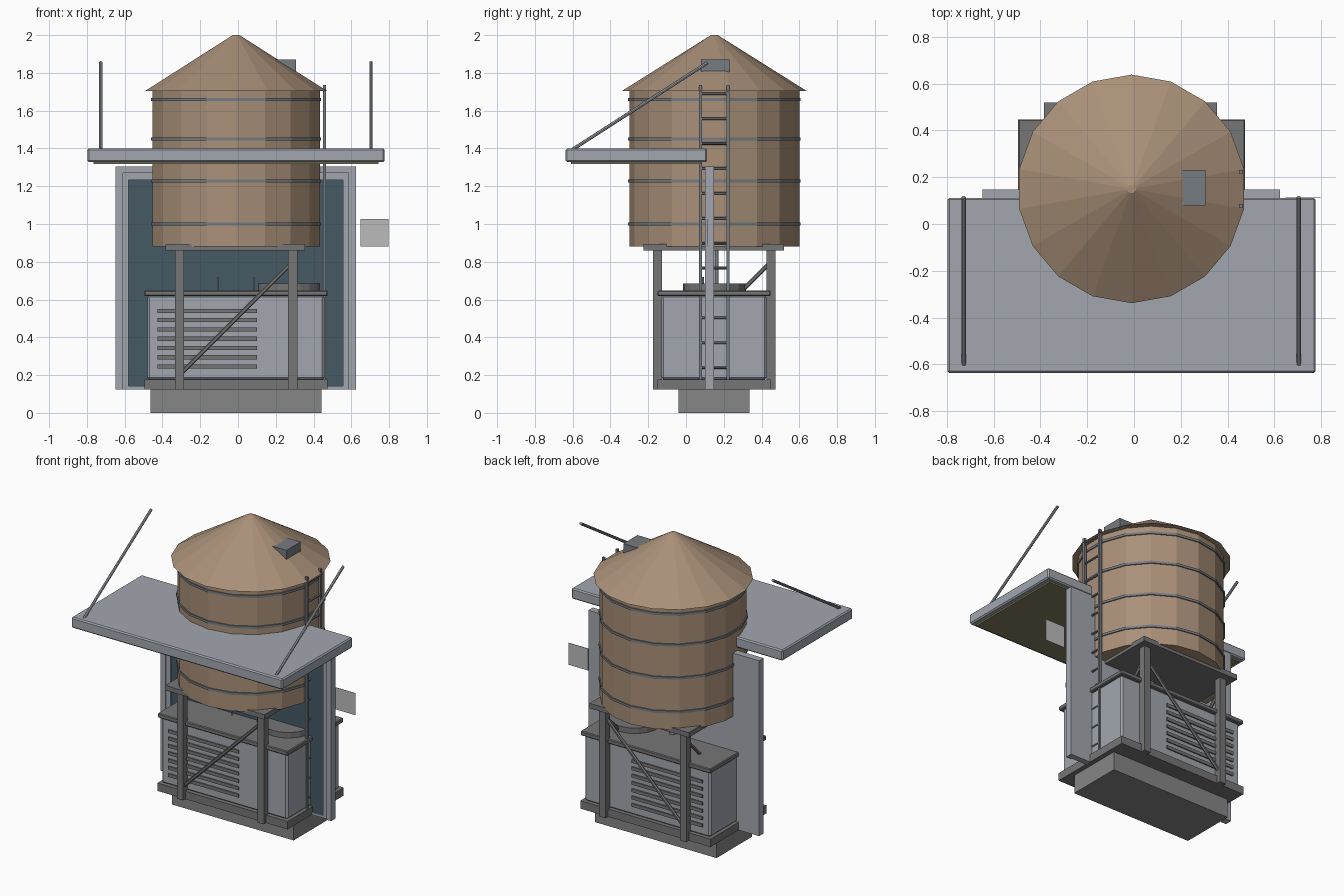
import bpy, bmesh, math
from mathutils import Vector

if "Cube" in bpy.data.objects:
    bpy.data.objects.remove(bpy.data.objects["Cube"])


def material(name, r, g, b):
    m = bpy.data.materials.new(name)
    m.diffuse_color = (r, g, b, 1)
    m.use_nodes = True
    m.node_tree.nodes["Principled BSDF"].inputs["Base Color"].default_value = m.diffuse_color
    return m


WOOD = material("wood", 0.40, 0.28, 0.19)
METAL = material("pale_metal", 0.36, 0.39, 0.43)
DARK = material("dark_metal", 0.18, 0.18, 0.18)
SLATE = material("slate_metal", 0.18, 0.20, 0.22)
STONE = material("concrete", 0.24, 0.24, 0.24)
GLASS = material("dark_glass", 0.06, 0.10, 0.13)
SOFFIT = material("soffit_olive", 0.23, 0.21, 0.12)
PLATE = material("pale_plate", 0.5, 0.5, 0.5)


def finish(name, bm, mat):
    me = bpy.data.meshes.new(name)
    bm.to_mesh(me)
    bm.free()
    me.materials.append(mat)
    ob = bpy.data.objects.new(name, me)
    bpy.context.collection.objects.link(ob)
    return ob


def box(name, x, y, z, mat, bevel=0):
    bm = bmesh.new()
    bmesh.ops.create_cube(bm, size=1)
    for v in bm.verts:
        v.co = [(a + b) / 2 + c * (b - a) for c, (a, b) in zip(v.co, (x, y, z))]
    ob = finish(name, bm, mat)
    if bevel:
        mod = ob.modifiers.new("edge", "BEVEL")
        mod.width, mod.segments = bevel, 1
    return ob


def cone(name, cx, cy, z0, z1, r0, r1, sides, mat):
    bm = bmesh.new()
    bmesh.ops.create_cone(bm, cap_ends=True, segments=sides, radius1=r0, radius2=r1, depth=z1 - z0)
    bmesh.ops.translate(bm, verts=bm.verts, vec=(cx, cy, (z0 + z1) / 2))
    return finish(name, bm, mat)


def rod(name, a, b, r, mat, sides=6):
    a, b = Vector(a), Vector(b)
    ob = cone(name, 0, 0, -(b - a).length / 2, (b - a).length / 2, r, r, sides, mat)
    ob.rotation_mode = "QUATERNION"
    ob.rotation_quaternion = (b - a).to_track_quat("Z", "Y")
    ob.location = (a + b) / 2
    return ob


CX, CY = -0.01, 0.15

# Water tank with conical roof, bands and hatch
cone("tank", CX, CY, 0.88, 1.71, 0.45, 0.45, 18, WOOD)
cone("tank_roof", CX, CY, 1.705, 2.0, 0.488, 0.018, 18, WOOD)
for i, z in enumerate((1.0, 1.228, 1.45, 1.658)):
    cone(f"tank_band_{i}", CX, CY, z - 0.008, z + 0.008, 0.457, 0.457, 18, SLATE)
box("roof_hatch", (0.2, 0.306), (0.08, 0.23), (1.805, 1.87), SLATE)

# Tank stand: platform, legs, riser and diagonal braces
box("platform", (CX - 0.375, CX + 0.365), (CY - 0.375, CY + 0.37), (0.86, 0.893), DARK)
cone("riser_pipe", CX, CY, 0.6, 0.88, 0.023, 0.023, 10, METAL)
for sx in (-1, 1):
    for sy in (-1, 1):
        x, y = CX + sx * 0.3, CY + sy * 0.3
        box(f"leg_{sx}_{sy}", (x - 0.024, x + 0.024), (y - 0.024, y + 0.024), (0.125, 0.87), DARK)
for s, n in ((-1, "a"), (1, "b")):
    rod("long_brace_" + n, (CX - 0.3, CY + s * 0.3, 0.2), (CX + 0.3, CY + s * 0.3, 0.8), 0.011, DARK)
    rod("side_brace_" + n, (CX + s * 0.3, CY - 0.3, 0.2), (CX + s * 0.3, CY + 0.3, 0.8), 0.011, DARK)

# Ladder on the right side
for i, y in enumerate((0.077, 0.222)):
    box(f"ladder_rail_{i}", (0.449, 0.466), (y - 0.008, y + 0.008), (0.13, 1.735), SLATE)
for i in range(12):
    z = 0.24 + i * 0.1318
    rod(f"ladder_rung_{i}", (0.457, 0.077, z), (0.457, 0.222, z), 0.007, SLATE)

# Rooftop cooling unit
box("unit_base", (-0.463, 0.442), (-0.04, 0.336), (0, 0.125), STONE)
box("unit_skirt", (-0.495, 0.474), (-0.15, 0.447), (0.125, 0.178), DARK)
box("unit_body", (-0.48, 0.458), (-0.13, 0.428), (0.175, 0.625), METAL, 0.012)
box("unit_lid", (-0.495, 0.474), (-0.15, 0.447), (0.618, 0.648), DARK, 0.005)
cone("unit_fan_housing", 0.27, 0.15, 0.645, 0.685, 0.167, 0.167, 18, DARK)
for i in range(7):
    z = 0.245 + i * 0.0492
    for n, y in (("front", -0.13), ("back", 0.428)):
        box(f"louvre_{n}_{i}", (-0.425, 0.1), (y - 0.008, y + 0.008), (z - 0.011, z + 0.011), DARK)

# Entrance panel: backing, glass, stepped frame, pull handles
L, R = -0.648, 0.624
box("door_backing", (L, R), (0.125, 0.148), (0.125, 1.305), METAL)
box("door_glass", (L + 0.05, R - 0.05), (0.116, 0.126), (0.14, 1.26), GLASS)
for n, o, w, top, y in (("outer", 0, 0.038, 1.305, 0.1), ("inner", 0.038, 0.03, 1.27, 0.108)):
    box(n + "_jamb_left", (L + o, L + o + w), (y, 0.13), (0.125, top), METAL)
    box(n + "_jamb_right", (R - o - w, R - o), (y, 0.13), (0.125, top), METAL)
    box(n + "_header", (L + o + w, R - o - w), (y, 0.13), (top - 0.036, top), METAL)
box("threshold", (L + 0.068, R - 0.068), (0.108, 0.13), (0.125, 0.142), METAL)
for i, x in enumerate((-0.106, 0.084)):
    rod(f"door_handle_{i}", (x, 0.09, 0.55), (x, 0.09, 0.72), 0.005, METAL)

# Small blank plate beside the entrance
box("wall_plate", (0.648, 0.796), (0.111, 0.114), (0.88, 1.027), PLATE)

# Canopy with soffit and stay rods
box("canopy", (-0.797, 0.776), (-0.637, 0.112), (1.328, 1.4), METAL, 0.008)
box("canopy_soffit", (-0.765, 0.744), (-0.61, 0.085), (1.318, 1.332), SOFFIT)
for i, x in enumerate((-0.727, 0.704)):
    rod(f"canopy_stay_{i}", (x, -0.6, 1.395), (x, 0.115, 1.855), 0.009, METAL, 8)
